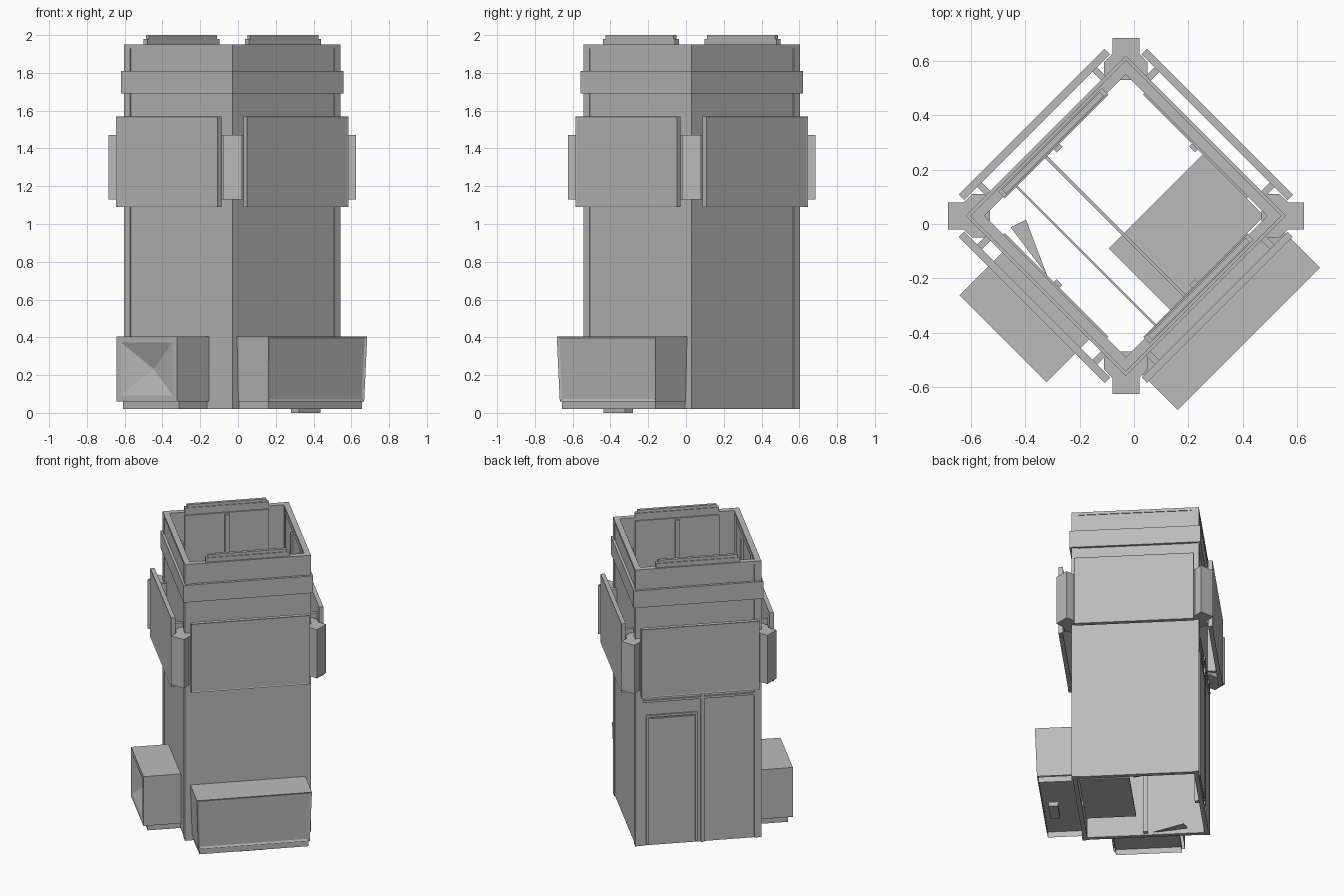
import bpy, bmesh, math
from mathutils import Matrix, Vector

if "Cube" in bpy.data.objects:
    bpy.data.objects.remove(bpy.data.objects["Cube"], do_unlink=True)

grey = bpy.data.materials.new("mid_grey")
grey.use_nodes = True
colour = (0.5, 0.5, 0.5, 1)
grey.diffuse_color = colour
grey.node_tree.nodes["Principled BSDF"].inputs["Base Color"].default_value = colour

CENTRE = Matrix.Translation((-0.03, 0.03, 0))
HALF = 0.405          # half width of the square tower
SIDES = {"front_left": 0, "back_left": 1, "back_right": 2, "front_right": 3}


def side_matrix(k, extra=45):
    """Frame whose -y axis points out of tower side k."""
    return CENTRE @ Matrix.Rotation(math.radians(extra + 90 * k), 4, "Z")


def finish(name, bm, matrix):
    bm.transform(matrix)
    bmesh.ops.recalc_face_normals(bm, faces=bm.faces)
    mesh = bpy.data.meshes.new(name)
    bm.to_mesh(mesh)
    bm.free()
    mesh.materials.append(grey)
    obj = bpy.data.objects.new(name, mesh)
    bpy.context.collection.objects.link(obj)
    return obj


def add_box(bm, x, y, z):
    size = Matrix.Diagonal((x[1] - x[0], y[1] - y[0], z[1] - z[0], 1))
    mid = Matrix.Translation(((x[0] + x[1]) / 2, (y[0] + y[1]) / 2, (z[0] + z[1]) / 2))
    return bmesh.ops.create_cube(bm, size=1, matrix=mid @ size)["verts"]


def box(name, k, x, y, z):
    bm = bmesh.new()
    add_box(bm, x, y, z)
    return finish(name, bm, side_matrix(k))


def prism(name, outline, z, matrix):
    bm = bmesh.new()
    base = bm.faces.new([bm.verts.new((x, y, z[0])) for x, y in outline])
    top = bmesh.ops.extrude_face_region(bm, geom=[base])["geom"]
    bmesh.ops.translate(bm, vec=(0, 0, z[1] - z[0]),
                        verts=[v for v in top if isinstance(v, bmesh.types.BMVert)])
    return finish(name, bm, matrix)


def square_ring(name, outer, inner, z):
    bm = bmesh.new()
    loops = []
    for r, h in ((outer, z[0]), (outer, z[1]), (inner, z[1]), (inner, z[0])):
        loops.append([bm.verts.new((sx * r, sy * r, h))
                      for sx, sy in ((1, 1), (-1, 1), (-1, -1), (1, -1))])
    for a, b in zip(loops, loops[1:] + loops[:1]):
        for i in range(4):
            j = (i + 1) % 4
            bm.faces.new((a[i], a[j], b[j], b[i]))
    return finish(name, bm, side_matrix(0))


def outer_face(bm):
    return min(bm.faces, key=lambda f: f.calc_center_median().y)


def open_bottom(bm):
    bm.faces.remove(min(bm.faces, key=lambda f: f.calc_center_median().z))


# Hollow tower shell and the band around its upper part
square_ring("tower_walls", HALF - 0.005, 0.372, (0.02, 1.94))
square_ring("upper_band", 0.417, HALF - 0.01, (1.69, 1.81))
square_ring("top_rim", HALF, 0.368, (1.93, 1.95))

# Corner angles, corner lamps and wall boards
t = 0.035
c, d = HALF, HALF - 0.045
angle = [(-c, -c), (-d, -c), (-d, -c + t), (-c + t, -c + t), (-c + t, -d), (-c, -d)]
half_lamp = [(0.05, -0.655), (0.05, -0.597), (0.08, -0.565), (0.08, -0.5)]
lamp = half_lamp + [(-x, y) for x, y in reversed(half_lamp)]
for side, k in SIDES.items():
    prism(side + "_corner_angle", angle, (0.02, 1.95), side_matrix(k))
    prism(side + "_corner_lamp", lamp, (1.13, 1.47), side_matrix(k, 0))

    bm = bmesh.new()
    add_box(bm, (-0.38, 0.38), (-0.49, -0.462), (1.09, 1.57))
    face = outer_face(bm)
    bmesh.ops.inset_individual(bm, faces=[face], thickness=0.008, depth=-0.003)
    finish(side + "_board", bm, side_matrix(k))
    for i, x in enumerate((-0.3, 0.3)):
        box(f"{side}_board_bracket_{i + 1}", k, (x - 0.012, x + 0.012),
            (-0.465, -0.39), (1.15, 1.5))

    # Lining panels and ribs on the inside of each wall
    box(side + "_lining", k, (-0.27, 0.27), (-0.378, -0.36), (1.0, 1.93))
    box(side + "_inner_rib", k, (-0.015, 0.015), (-0.376, -0.345), (0.03, 1.92))

# Raised hatch plates on two opposite walls
for side in ("front_left", "back_right"):
    k = SIDES[side]
    box(side + "_top_plate_base", k, (-0.27, 0.27), (-0.395, -0.365), (1.94, 1.98))
    box(side + "_top_plate", k, (-0.255, 0.255), (-0.39, -0.37), (1.98, 2.0))

# Door with its frame and the pillar beside it
k = SIDES["back_right"]
for name, x, z in (("door_frame_left", (-0.335, -0.32), (0.03, 0.93)),
                   ("door_frame_right", (-0.02, -0.005), (0.03, 0.93)),
                   ("door_frame_top", (-0.335, -0.005), (0.915, 0.93)),
                   ("door_pillar", (0.015, 0.04), (0.02, 1.1)),
                   ("door_lintel", (-0.36, 0.36), (1.02, 1.035))):
    box(name, k, x, (-HALF - 0.006, -0.39), z)
box("door", k, (-0.31, -0.03), (-HALF - 0.002, -0.39), (0.03, 0.905))

# Wide counter box, tapering downward, with a framed front
k = SIDES["front_left"]
bm = bmesh.new()
for v in add_box(bm, (-0.37, 0.37), (-0.64, -0.4), (0.06, 0.405)):
    if v.co.z < 0.1:
        v.co.x *= 0.97
        if v.co.y < -0.5:
            v.co.y += 0.012
bmesh.ops.inset_individual(bm, faces=[outer_face(bm)], thickness=0.018, depth=-0.006)
open_bottom(bm)
finish("counter_box", bm, side_matrix(k))
bm = bmesh.new()
add_box(bm, (-0.35, 0.35), (-0.62, -0.4), (0.02, 0.06))
open_bottom(bm)
finish("counter_base", bm, side_matrix(k))
box("counter_foot", k, (-0.08, 0.08), (-0.58, -0.52), (0.0, 0.03))

# Vent box with a recessed pyramid in its front
k = SIDES["front_right"]
bm = bmesh.new()
add_box(bm, (-0.226, 0.226), (-0.64, -0.4), (0.06, 0.405))
face = outer_face(bm)
bmesh.ops.inset_individual(bm, faces=[face], thickness=0.045)
poke = bmesh.ops.poke(bm, faces=[face])
for v in poke["verts"]:
    v.co.y += 0.05
open_bottom(bm)
finish("vent_box", bm, side_matrix(k))
bm = bmesh.new()
add_box(bm, (-0.21, 0.21), (-0.61, -0.4), (0.02, 0.06))
open_bottom(bm)
finish("vent_base", bm, side_matrix(k))

# Partial floor and the thin cross beams inside
box("floor_slab", 0, (-0.13, 0.36), (-0.36, -0.04), (0.02, 0.03))
for i, (x, w) in enumerate(((-0.055, 0.006), (-0.208, 0.004))):
    box(f"cross_beam_{i + 1}", 0, (x - w, x + w), (-0.375, 0.375), (1.0, 1.03))
prism("corner_shelf", [(-0.33, 0.27), (-0.27, 0.25), (-0.36, 0.05)], (0.03, 0.035),
      side_matrix(0))
